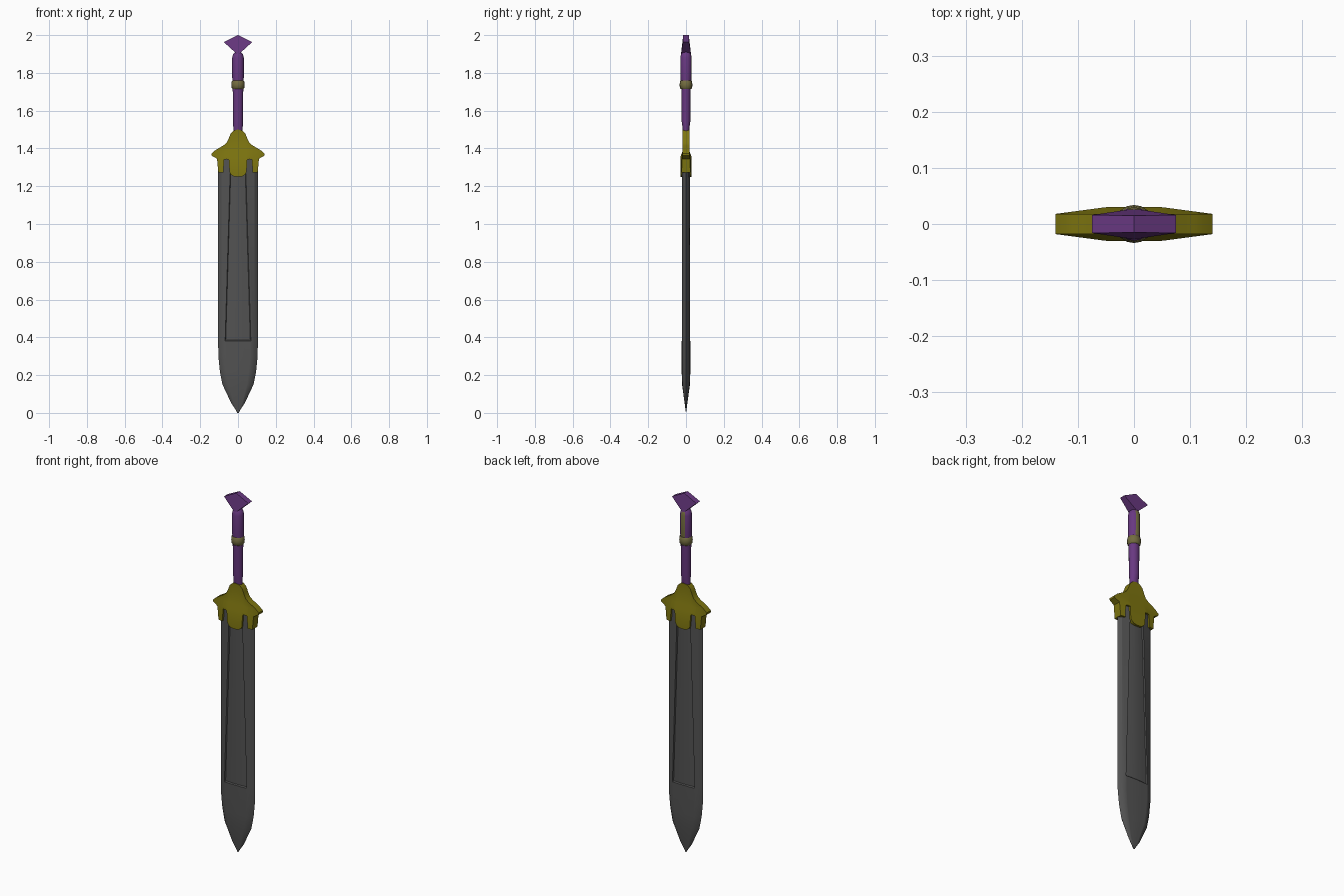
import bpy, bmesh, math

if "Cube" in bpy.data.objects:
    bpy.data.objects.remove(bpy.data.objects["Cube"])


def material(name, rgb):
    m = bpy.data.materials.new(name)
    m.diffuse_color = (*rgb, 1)
    m.use_nodes = True
    m.node_tree.nodes["Principled BSDF"].inputs["Base Color"].default_value = m.diffuse_color
    return m


PURPLE = material("purple", (0.14, 0.04, 0.22))
GOLD = material("gold", (0.21, 0.18, 0.005))
BRONZE = material("bronze", (0.17, 0.15, 0.05))
STEEL = material("steel", (0.085, 0.085, 0.085))


def finish(bm, name, mats, angle=35):
    bmesh.ops.remove_doubles(bm, verts=bm.verts, dist=1e-5)
    bmesh.ops.dissolve_degenerate(bm, edges=bm.edges, dist=1e-5)
    bmesh.ops.recalc_face_normals(bm, faces=bm.faces)
    me = bpy.data.meshes.new(name)
    bm.to_mesh(me)
    bm.free()
    ob = bpy.data.objects.new(name, me)
    bpy.context.collection.objects.link(ob)
    for m in mats:
        me.materials.append(m)
    bpy.ops.object.select_all(action='DESELECT')
    bpy.context.view_layer.objects.active = ob
    ob.select_set(True)
    bpy.ops.object.shade_smooth_by_angle(angle=math.radians(angle))
    return ob


def loft(rings):
    """Skin closed rings of equal length and cap both ends."""
    bm = bmesh.new()
    loops = [[bm.verts.new(p) for p in ring] for ring in rings]
    n = len(loops[0])
    for a, b in zip(loops, loops[1:]):
        for i in range(n):
            j = (i + 1) % n
            bm.faces.new((a[i], a[j], b[j], b[i]))
    bm.faces.new(loops[0])
    bm.faces.new(loops[-1])
    return bm


# Blade: convex section with a hollow fuller on both sides above z = 0.38
def blade_ring(z, w, t, f, d):
    half = [(w, 0), (0.84 * w, 0.6 * t), (f + 0.003, 0.9 * t),
            (f, 0.9 * t - d), (f * 0.5, t - d * 0.9), (0, t - d * 0.7)]
    front = half + [(-x, y) for x, y in half[-2::-1]]
    ring = [(x, -y) for x, y in front] + front[-2:0:-1]
    return [(x, y, z) for x, y in ring]


levels = [(0, 0.001, 0.0005, 0.0006, 0), (0.05, 0.035, 0.007, 0.021, 0),
          (0.15, 0.082, 0.021, 0.048, 0), (0.22, 0.096, 0.023, 0.058, 0),
          (0.30, 0.104, 0.024, 0.064, 0), (0.38, 0.105, 0.024, 0.065, 0),
          (0.385, 0.105, 0.024, 0.065, 0.006), (1.36, 0.105, 0.024, 0.036, 0.008)]
finish(loft([blade_ring(*l) for l in levels]), "blade", [STEEL], 25)

# Guard: columns of (x, top z, bottom z), mirrored, thicker towards the lower middle
cols = [(0, 1.5, 1.25), (0.022, 1.495, 1.252), (0.038, 1.48, 1.262),
        (0.045, 1.464, 1.275), (0.049, 1.452, 1.34), (0.06, 1.43, 1.343),
        (0.074, 1.418, 1.34), (0.077, 1.416, 1.272), (0.104, 1.40, 1.272),
        (0.111, 1.396, 1.345), (0.122, 1.389, 1.352), (0.14, 1.373, 1.362)]
cols = [(-x, a, b) for x, a, b in cols[:0:-1]] + cols


def guard_ring(x, top, bottom):
    thick = 0.018 + 0.012 * min(1, (0.14 - abs(x)) / 0.09)
    mid = min(1.385, top - 0.004)
    low = max(1.355, bottom + 0.001)
    low = min(low, mid - 0.002)
    front = [(0.018, top), (0.018, mid), (thick, low), (thick, bottom)]
    ring = [(-y, z) for y, z in front] + front[::-1]
    return [(x, y, z) for y, z in ring]


finish(loft([guard_ring(*c) for c in cols]), "guard", [GOLD], 30)


# Grip: elliptical turned rings of (z, x radius, y radius)
def oval(z, rx, ry, n=16):
    return [(rx * math.cos(2 * math.pi * i / n), ry * math.sin(2 * math.pi * i / n), z)
            for i in range(n)]


grip = [(1.485, 0.024, 0.016), (1.51, 0.025, 0.018), (1.55, 0.026, 0.024),
        (1.72, 0.028, 0.025), (1.76, 0.03, 0.028), (1.79, 0.031, 0.03),
        (1.88, 0.031, 0.03), (1.90, 0.026, 0.026), (1.912, 0.014, 0.02)]
bm = loft([oval(*g) for g in grip])
# Bronze inlay strip down the back of the upper grip
for f in bm.faces:
    c = f.calc_center_median()
    if 1.76 < c.z < 1.89 and c.y > 0 and abs(c.x) < 0.009:
        f.material_index = 1
finish(bm, "grip", [PURPLE, BRONZE])

# Ring around the grip
band = [(1.714, 0.028, 0.026), (1.72, 0.033, 0.032), (1.737, 0.035, 0.034),
        (1.754, 0.033, 0.032), (1.76, 0.029, 0.027)]
finish(loft([oval(*b) for b in band]), "grip_ring", [BRONZE], 40)

# Pommel: flared wedge, thickest at the bottom centre
outline = [(-0.075, 1.963, 0.016), (-0.008, 1.902, 0.026), (0.008, 1.902, 0.026),
           (0.075, 1.963, 0.016), (0, 2.0, 0.015)]
finish(loft([[(x, s * y, z) for x, z, y in outline] for s in (-1, 1)]),
       "pommel", [PURPLE], 20)
